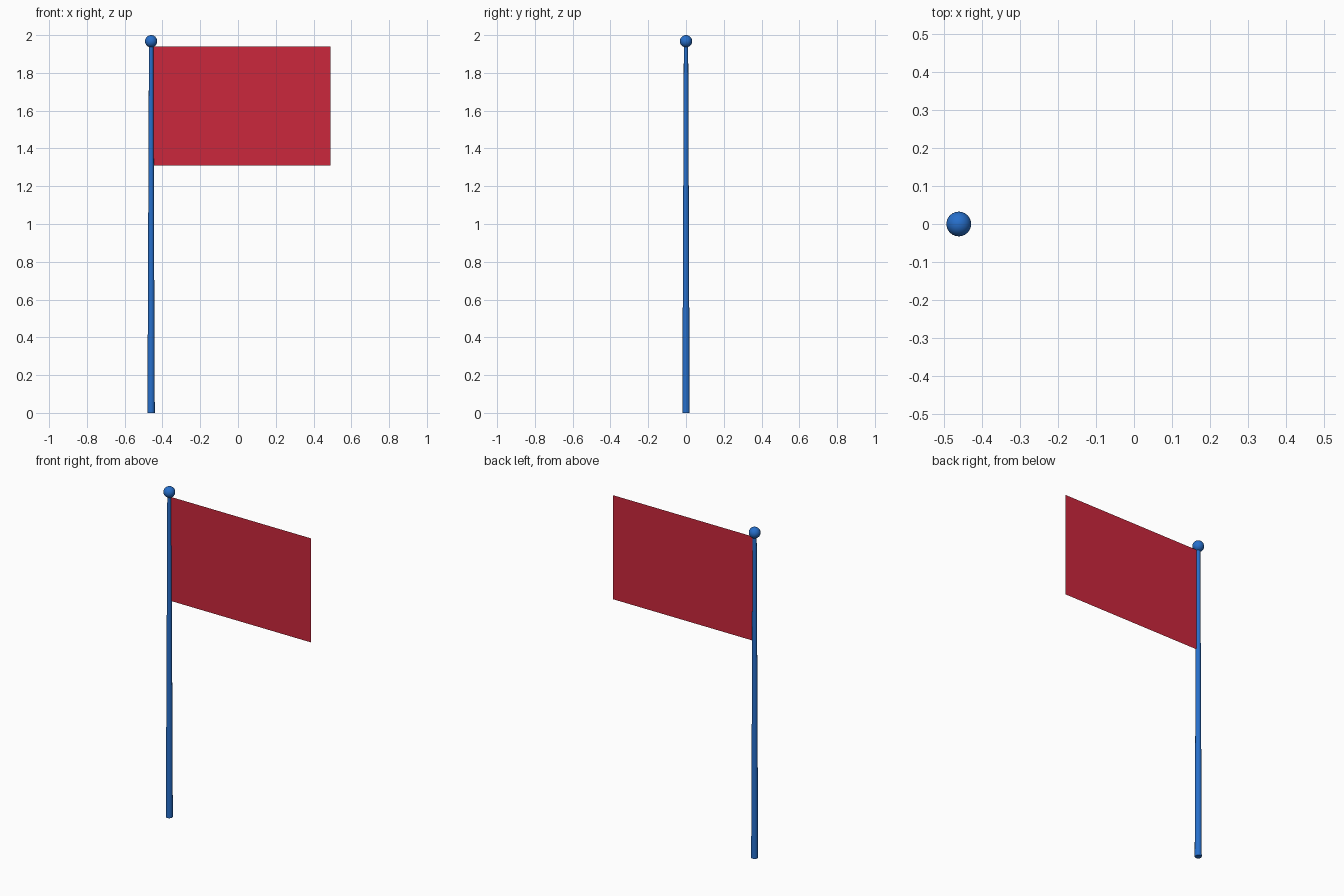
import bpy, math

if "Cube" in bpy.data.objects:
    bpy.data.objects.remove(bpy.data.objects["Cube"])

POLE_X = -0.46


def colour(obj, name, rgb):
    mat = bpy.data.materials.new(name)
    mat.diffuse_color = (*rgb, 1)
    mat.use_nodes = True
    mat.node_tree.nodes["Principled BSDF"].inputs["Base Color"].default_value = mat.diffuse_color
    obj.data.materials.append(mat)
    return mat


def smooth(obj):
    bpy.ops.object.shade_smooth_by_angle(angle=math.radians(40))


# tapered pole
bpy.ops.mesh.primitive_cone_add(vertices=16, radius1=0.0195, radius2=0.0115,
                                depth=1.95, location=(POLE_X, 0, 0.975))
pole = bpy.context.object
pole.name = "pole"
smooth(pole)
blue = colour(pole, "blue", (0.02, 0.16, 0.60))

# ball on top
bpy.ops.mesh.primitive_uv_sphere_add(segments=24, ring_count=16, radius=0.0325,
                                     location=(POLE_X, 0, 1.9675))
ball = bpy.context.object
ball.name = "ball_finial"
smooth(ball)
ball.data.materials.append(blue)

# flat single-sheet flag, attached to the pole
x0, x1, z0, z1 = -0.452, 0.4925 - 0.003, 1.31, 1.94
mesh = bpy.data.meshes.new("flag")
mesh.from_pydata([(x0, 0, z0), (x1, 0, z0), (x1, 0, z1), (x0, 0, z1)],
                 [], [(0, 1, 2, 3)])
flag = bpy.data.objects.new("flag", mesh)
bpy.context.collection.objects.link(flag)
colour(flag, "red", (0.60, 0.02, 0.045))
